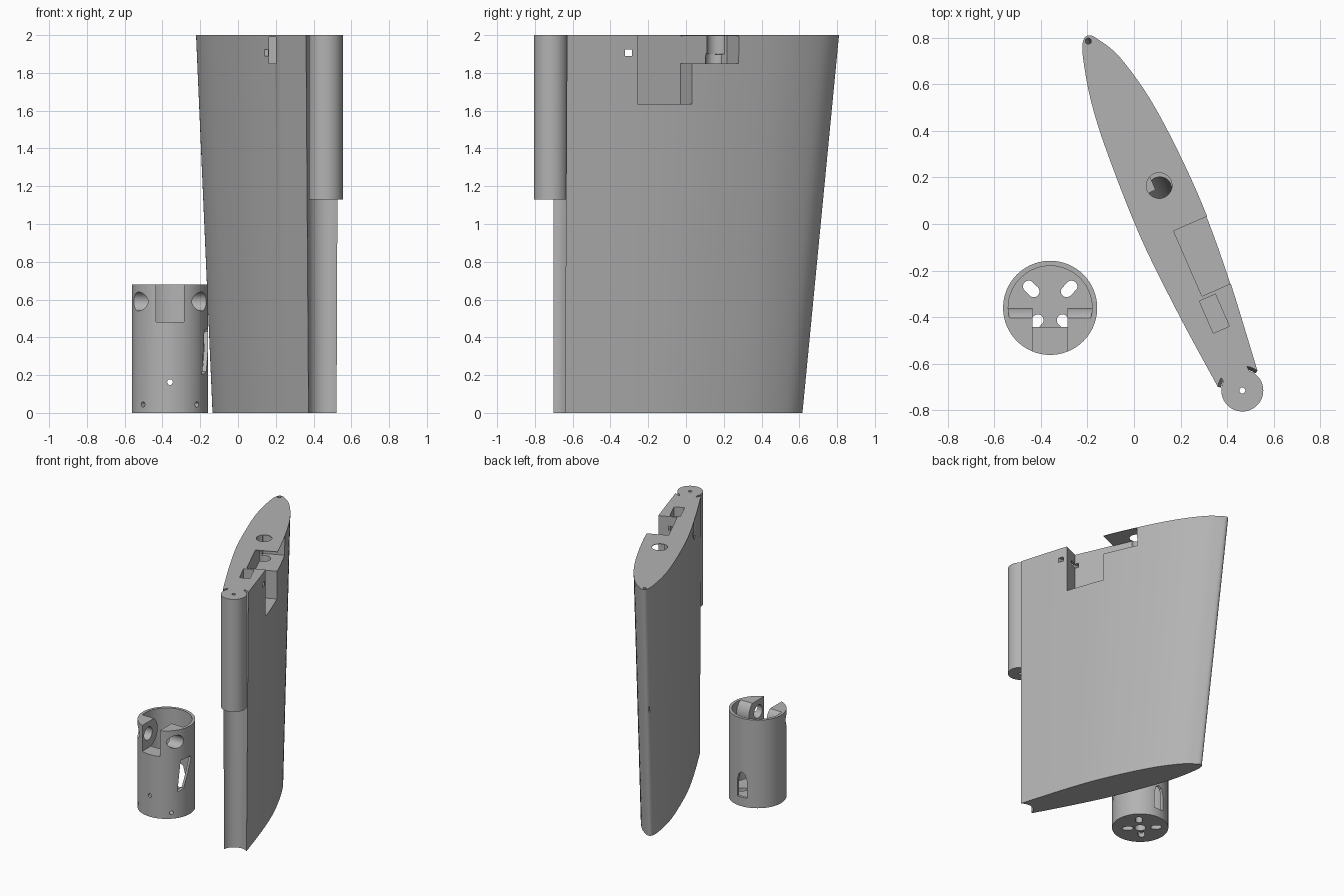
import bpy, bmesh, math
from mathutils import Vector, Matrix

if "Cube" in bpy.data.objects:
    bpy.data.objects.remove(bpy.data.objects["Cube"])

grey = bpy.data.materials.new("light_grey")
grey.diffuse_color = (0.45, 0.45, 0.45, 1)
grey.use_nodes = True
grey.node_tree.nodes["Principled BSDF"].inputs["Base Color"].default_value = grey.diffuse_color
HINGE = Vector((0.465, -0.715))
U = Vector((-0.4, 0.917)).normalized()      # chord direction, hinge to nose
N = Vector((U.y, -U.x))                     # outward on the right-hand skin
CAN = Vector((-0.36, -0.36))


def make(name, bm):
    bmesh.ops.recalc_face_normals(bm, faces=bm.faces)
    me = bpy.data.meshes.new(name)
    bm.to_mesh(me)
    bm.free()
    ob = bpy.data.objects.new(name, me)
    bpy.context.collection.objects.link(ob)
    me.materials.append(grey)
    return ob


def loft(name, bottom, top):
    """Solid between two matching rings of 3D points."""
    bm = bmesh.new()
    a = [bm.verts.new(p) for p in bottom]
    b = [bm.verts.new(p) for p in top]
    bm.faces.new(a)
    bm.faces.new(b)
    for i in range(len(a)):
        j = (i + 1) % len(a)
        bm.faces.new((a[i], a[j], b[j], b[i]))
    return make(name, bm)


def prism(name, pts, z0, z1):
    return loft(name, [(p[0], p[1], z0) for p in pts], [(p[0], p[1], z1) for p in pts])


def rod(name, p, q, r, n=48):
    p, q = Vector(p), Vector(q)
    d = q - p
    bm = bmesh.new()
    rot = d.to_track_quat('Z', 'Y').to_matrix().to_4x4()
    bmesh.ops.create_cone(bm, cap_ends=True, segments=n, radius1=r, radius2=r, depth=d.length,
                          matrix=Matrix.Translation((p + q) / 2) @ rot)
    return make(name, bm)


def rect(c, along, across):
    """Plan rectangle aligned with the chord."""
    c = Vector(c)
    return [c + U * (sx * along / 2) + N * (sy * across / 2)
            for sx, sy in ((-1, -1), (1, -1), (1, 1), (-1, 1))]


def box(x0, x1, y0, y1, z0, z1):
    return prism("box", [(x0, y0), (x1, y0), (x1, y1), (x0, y1)], z0, z1)


def combine(ob, op, *others):
    bpy.context.view_layer.objects.active = ob
    for o in others:
        m = ob.modifiers.new("b", 'BOOLEAN')
        m.operation, m.solver, m.object = op, 'EXACT', o
        bpy.ops.object.modifier_apply(modifier=m.name)
        bpy.data.objects.remove(o)
    return ob


def spline(pts, k=5):
    out = []
    P = [Vector(p) for p in pts]
    P = [2 * P[0] - P[1]] + P + [2 * P[-1] - P[-2]]
    for i in range(1, len(P) - 2):
        a, b, c, d = P[i - 1:i + 3]
        for s in range(k):
            t = s / k
            out.append(0.5 * (2 * b + (c - a) * t + (2 * a - 5 * b + 4 * c - d) * t * t
                              + (3 * b - a - 3 * c + d) * t ** 3))
    return out + [P[-2]]


# Foil panel: rounded nose, concave hinge end, tapering down
foil = spline([(0.53, -0.63), (0.42, -0.27), (0.315, 0.03), (0.2, 0.29), (0.07, 0.535),
               (-0.06, 0.715), (-0.15, 0.79), (-0.195, 0.81), (-0.22, 0.78), (-0.217, 0.7),
               (-0.185, 0.53), (-0.12, 0.32), (0.025, -0.05), (0.19, -0.385), (0.36, -0.7)])
for i in range(1, 12):
    a = math.radians(172 - (172 - 53) * i / 12)
    foil.append(HINGE + 0.106 * Vector((math.cos(a), math.sin(a))))
base = [HINGE + (p - HINGE) * 0.873 for p in foil]
panel = loft("foil_panel", [(p.x, p.y, 0) for p in base], [(p.x, p.y, 2) for p in foil])

# Pocket, hidden bay under a thin roof, and latch slots
back = Vector((0.17, -0.03))
pocket = [back, back - U * 0.305, back - U * 0.305 + N * 0.3, back + N * 0.3]
bay = [p + U * (0.27 if i in (0, 3) else 0.03) for i, p in enumerate(pocket)]
combine(panel, 'DIFFERENCE',
        prism("cut", pocket, 1.635, 2.1),
        prism("cut", bay, 1.85, 1.996),
        prism("cut", rect((0.345, -0.385), 0.15, 0.075), 1.85, 2.1),
        box(0.1, 0.34, -0.322, -0.285, 1.89, 1.925),
        box(0.163, 0.2, -0.5, -0.28, 1.85, 1.99),
        box(0.3, 0.6, -0.322, -0.285, 1.89, 1.925),
        rod("cut", (0.108, 0.165, 2.1), (0.108, 0.165, 1.9), 0.055),
        rod("cut", (0.11, 0.155, 1.9), (0.15, 0.07, 0.5), 0.05),
        rod("cut", (-0.198, 0.79, 2.05), (-0.162, 0.69, 1.0), 0.013, 16))

# Hinge barrel with web to the panel
barrel = rod("hinge_barrel", (*HINGE, 1.13), (*HINGE, 2), 0.09, 64)
combine(barrel, 'UNION', prism("web", rect(HINGE + U * 0.07, 0.12, 0.12), 1.13, 2))
combine(barrel, 'DIFFERENCE', rod("cut", (*HINGE, 1.0), (*HINGE, 2.1), 0.013, 16))

# Cup: hollow cylinder with a thick floor
cx, cy = CAN
cup = rod("cup", (cx, cy, 0), (cx, cy, 0.68), 0.202, 96)
combine(cup, 'DIFFERENCE', rod("cut", (cx, cy, 0.06), (cx, cy, 0.8), 0.18, 96))

# Rounded lugs inside the cup, bored across
ly, lz = -0.475, 0.59
lugs = rod("lugs", (cx - 0.3, ly, lz), (cx + 0.3, ly, lz), 0.115)
combine(lugs, 'UNION', box(cx - 0.29, cx + 0.29, -0.6, ly, 0.475, 0.7))
combine(lugs, 'INTERSECT', rod("cut", (cx, cy, 0.3), (cx, cy, 0.68), 0.19, 96))
combine(cup, 'UNION', lugs)
combine(cup, 'DIFFERENCE',
        box(cx - 0.075, cx + 0.075, -0.7, -0.33, 0.48, 0.8),
        rod("cut", (cx - 0.4, ly, lz), (cx + 0.4, ly, lz), 0.05))


def wall_cut(ob, deg, pts):
    """Cut a (tangent, height) outline through one side of the cup."""
    a = math.radians(deg)
    r, t = Vector((math.cos(a), math.sin(a))), Vector((-math.sin(a), math.cos(a)))
    rings = [[(*(CAN + r * d + t * s), z) for s, z in pts] for d in (0.12, 0.3)]
    combine(ob, 'DIFFERENCE', loft("cut", *rings))


def disc(s, z, r, n=16):
    return [(s + r * math.cos(2 * math.pi * i / n), z + r * math.sin(2 * math.pi * i / n))
            for i in range(n)]


# Cable windows and screw holes in the wall
wall_cut(cup, -17, [(-0.055, 0.2), (-0.005, 0.22), (0.07, 0.43), (0.055, 0.45), (-0.03, 0.44)])
wall_cut(cup, 92, [(-0.04, 0.07), (0.04, 0.07), (0.04, 0.2), (0.025, 0.25), (0, 0.265),
                   (-0.025, 0.25), (-0.04, 0.2)])
wall_cut(cup, -90, disc(0, 0.163, 0.015))
for deg in (-45, -135):
    wall_cut(cup, deg, disc(0, 0.045, 0.014))

# Floor slots and blind centre bore
for k in range(4):
    a = math.radians(45 + 90 * k)
    d = Vector((math.cos(a), math.sin(a)))
    n = Vector((-d.y, d.x))
    c = CAN + d * (0.115 if k < 2 else 0.09)
    slot = []
    for i in range(20):
        b = 2 * math.pi * i / 20
        stretch = 0.015 if math.cos(b) > 0 else -0.015
        slot.append(c + d * (0.025 * math.cos(b) + stretch) + n * 0.025 * math.sin(b))
    combine(cup, 'DIFFERENCE', prism("cut", slot, -0.1, 0.2))
combine(cup, 'DIFFERENCE', rod("cut", (cx, cy, -0.1), (cx, cy, 0.045), 0.04))

# Smooth curved skins, keep edges crisp
for ob in (panel, barrel, cup):
    bpy.ops.object.select_all(action='DESELECT')
    ob.select_set(True)
    bpy.context.view_layer.objects.active = ob
    bpy.ops.object.shade_smooth_by_angle(angle=math.radians(30))
